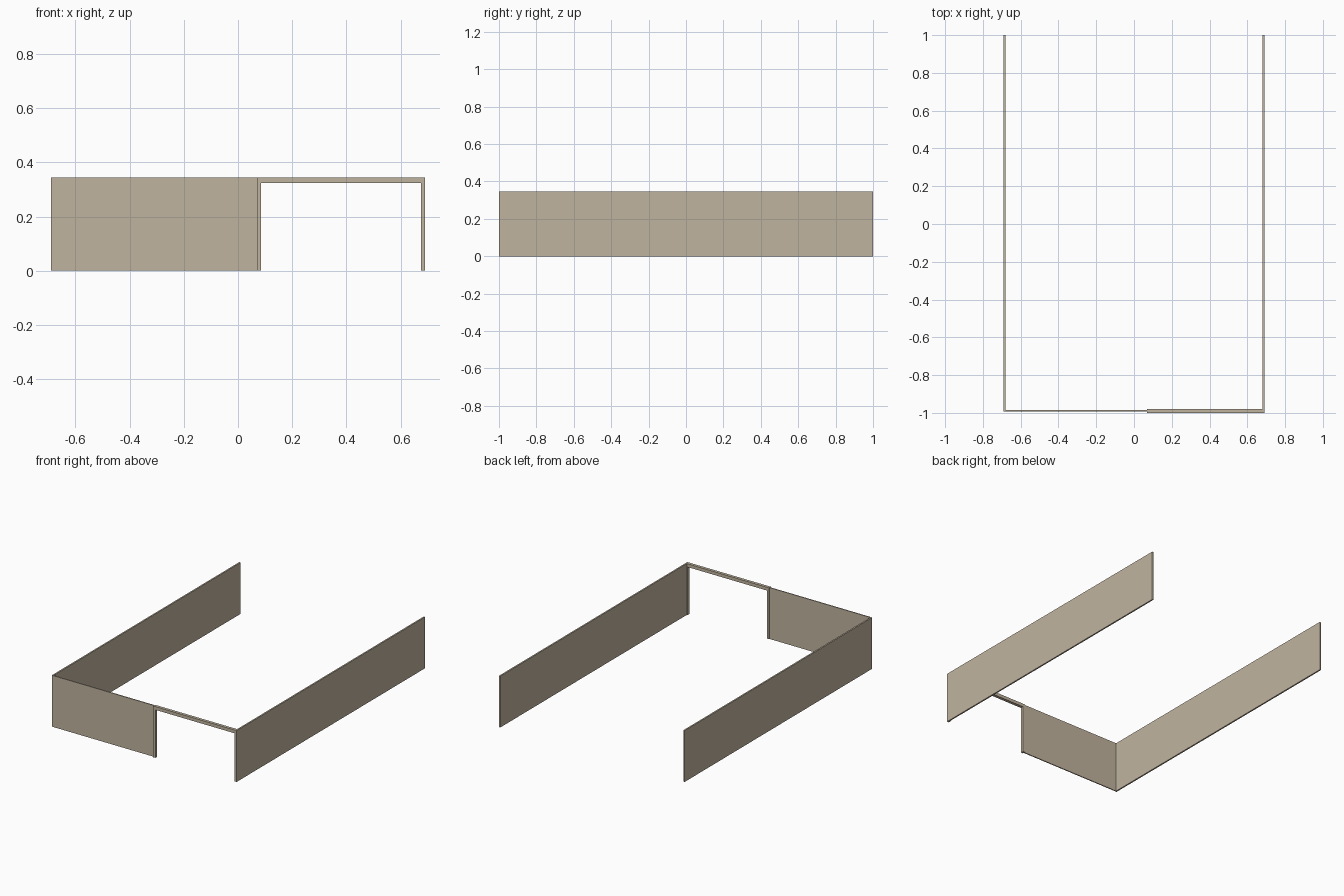
import bpy

# Remove the default cube
cube = bpy.data.objects.get("Cube")
if cube:
    bpy.data.objects.remove(cube, do_unlink=True)

# Single wall colour
plaster = bpy.data.materials.new("warm_beige")
plaster.use_nodes = True
colour = (0.53, 0.455, 0.345, 1)
plaster.diffuse_color = colour
plaster.node_tree.nodes["Principled BSDF"].inputs["Base Color"].default_value = colour


def box(name, low, high):
    """Axis-aligned box between two corners."""
    centre = [(a + b) / 2 for a, b in zip(low, high)]
    bpy.ops.mesh.primitive_cube_add(size=1, location=centre)
    part = bpy.context.object
    part.name = name
    part.scale = [b - a for a, b in zip(low, high)]
    bpy.ops.object.transform_apply(location=False, rotation=False, scale=True)
    part.data.materials.append(plaster)
    return part


HALF_X, HEIGHT = 0.69, 0.345
FRAME = 0.015                       # width of the opening's posts
JAMB = 0.085                        # edge of the opening
LINTEL = HEIGHT - 0.022             # underside of the lintel
FRONT, BACK = -1.0, -0.98           # depth of the frame

# Long side walls
box("right_side_wall", (-HALF_X, -0.992, 0), (-HALF_X + 0.01, 1, HEIGHT))
box("left_side_wall", (HALF_X - 0.01, BACK, 0), (HALF_X, 1, HEIGHT))

# Thin solid half of the front
box("front_wall", (-HALF_X + 0.01, -0.992, 0), (JAMB - FRAME, -0.985, HEIGHT))

# Frame round the opening
box("opening_jamb", (JAMB - FRAME, FRONT, 0), (JAMB, BACK, LINTEL))
box("opening_corner_post", (HALF_X - FRAME, FRONT, 0), (HALF_X, BACK, LINTEL))
box("opening_lintel", (JAMB - FRAME, FRONT, LINTEL), (HALF_X, BACK, HEIGHT))
